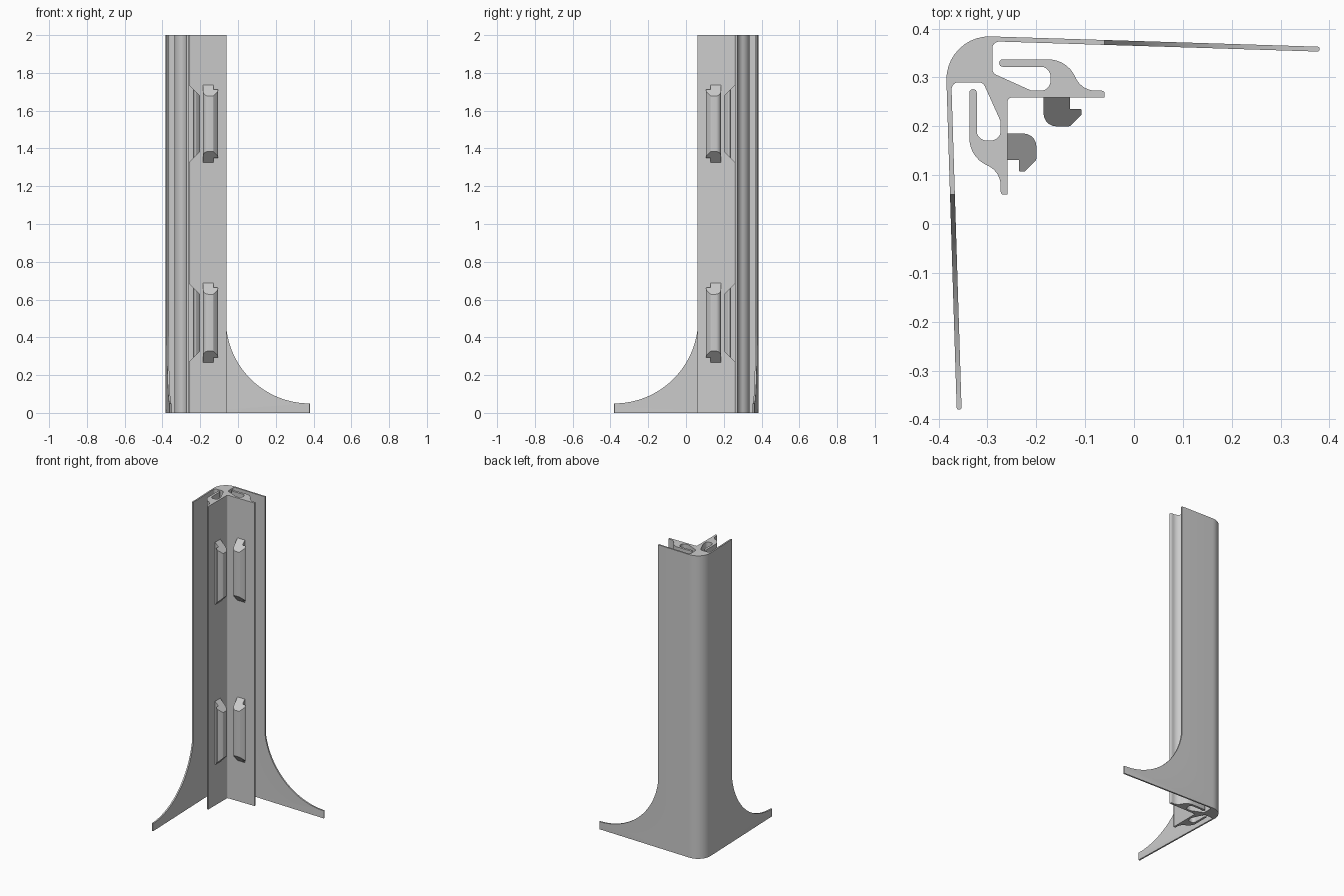
import bpy, bmesh, math
from mathutils import Vector

if "Cube" in bpy.data.objects:
    bpy.data.objects.remove(bpy.data.objects["Cube"])

grey = bpy.data.materials.new("plain_grey")
grey.diffuse_color = (0.6, 0.6, 0.6, 1)
grey.use_nodes = True
grey.node_tree.nodes["Principled BSDF"].inputs["Base Color"].default_value = grey.diffuse_color


def swap(x, y):
    """Mirror a plan point across the corner diagonal."""
    return -y, -x


def fillet(corners):
    """Round the corners (x, y, radius) of a closed polygon."""
    out = []
    for i, (x, y, r) in enumerate(corners):
        p = Vector((x, y))
        a = (Vector(corners[i - 1][:2]) - p).normalized()
        b = (Vector(corners[(i + 1) % len(corners)][:2]) - p).normalized()
        if r == 0:
            out.append((x, y))
            continue
        half = a.angle(b) / 2
        centre = p + (a + b).normalized() * (r / math.sin(half))
        start = p + a * (r / math.tan(half)) - centre
        end = p + b * (r / math.tan(half)) - centre
        sweep = math.pi - 2 * half
        n = max(3, round(sweep / math.radians(9 if r > 0.01 else 22)))
        for k in range(n + 1):
            t = k / n
            v = (start * math.sin((1 - t) * sweep) + end * math.sin(t * sweep)) / math.sin(sweep)
            out.append(tuple(centre + v))
    return out


def prism(name, lower, upper):
    """Solid between two matching loops of 3D points."""
    bm = bmesh.new()
    lo = [bm.verts.new(p) for p in lower]
    hi = [bm.verts.new(p) for p in upper]
    bm.faces.new(lo)
    bm.faces.new(hi)
    for i in range(len(lo)):
        j = (i + 1) % len(lo)
        bm.faces.new((lo[i], lo[j], hi[j], hi[i]))
    bmesh.ops.recalc_face_normals(bm, faces=bm.faces)
    mesh = bpy.data.meshes.new(name)
    bm.to_mesh(mesh)
    bm.free()
    mesh.materials.append(grey)
    ob = bpy.data.objects.new(name, mesh)
    bpy.context.collection.objects.link(ob)
    return ob


def smooth(ob):
    bpy.ops.object.select_all(action='DESELECT')
    ob.select_set(True)
    bpy.context.view_layer.objects.active = ob
    bpy.ops.object.shade_smooth_by_angle(angle=math.radians(30))


# corner extrusion: one arm with flange, slot and hooked inner leg
outer = (-0.387, 0.387, 0.088)
inner = (-0.259, 0.259, 0.008)
arm = [
    (0.38, 0.363, 0.004), (0.38, 0.353, 0.004),           # flange tip
    (-0.29, 0.374, 0.014), (-0.29, 0.309, 0.014),         # gap root
    (-0.21, 0.273, 0.02), (-0.171, 0.273, 0.02),          # slot end
    (-0.171, 0.322, 0.02), (-0.276, 0.322, 0.0065),
    (-0.276, 0.337, 0.0065), (-0.136, 0.337, 0.06),       # spring tongue
    (-0.108, 0.273, 0.045), (-0.06, 0.273, 0.006),        # inner leg tip
    (-0.06, 0.259, 0.002),
]
other = [(*swap(x, y), r) for x, y, r in reversed(arm)]
plan = fillet([outer] + arm + [inner] + other)
body = prism("corner_extrusion", [(x, y, 0) for x, y in plan], [(x, y, 2) for x, y in plan])

# cutters leave a curved foot at the bottom of each flange
R = 0.444
first = math.acos(0.44 / R)
curve = [(0.38 - R * math.cos(a), 0.05 + R - R * math.sin(a))
         for a in (first + (math.pi / 2 - first) * k / 24 for k in range(25))]
side = [(-0.06, 2.1)] + curve + [(0.5, 0.05), (0.5, 2.1)]
near = [(x, 0.345, z) for x, z in side]
far = [(x, 0.45, z) for x, z in side]
for k in range(2):
    if k:
        near = [(*swap(x, y), z) for x, y, z in near]
        far = [(*swap(x, y), z) for x, y, z in far]
    cutter = prism("flange_cutter", near, far)
    cutter.hide_render = True
    mod = body.modifiers.new("flange_cut", 'BOOLEAN')
    mod.operation = 'DIFFERENCE'
    mod.solver = 'EXACT'
    mod.object = cutter
    bpy.context.view_layer.objects.active = body
    bpy.ops.object.modifier_apply(modifier=mod.name)
    bpy.data.objects.remove(cutter)
smooth(body)

# barbed clips with 45 degree ends on the inner legs
clip = fillet([
    (-0.185, 0.262, 0), (-0.185, 0.2, 0.026), (-0.131, 0.2, 0.008),
    (-0.107, 0.224, 0.003), (-0.107, 0.235, 0.002), (-0.131, 0.235, 0), (-0.131, 0.262, 0),
])
for level, (z0, z1) in {"lower": (0.268, 0.687), "upper": (1.325, 1.737)}.items():
    lo = [(x, y, z0 + 0.259 - y) for x, y in clip]
    hi = [(x, y, z1 - 0.259 + y) for x, y in clip]
    smooth(prism(level + "_back_clip", lo, hi))
    smooth(prism(level + "_side_clip", [(*swap(x, y), z) for x, y, z in lo],
                 [(*swap(x, y), z) for x, y, z in hi]))
